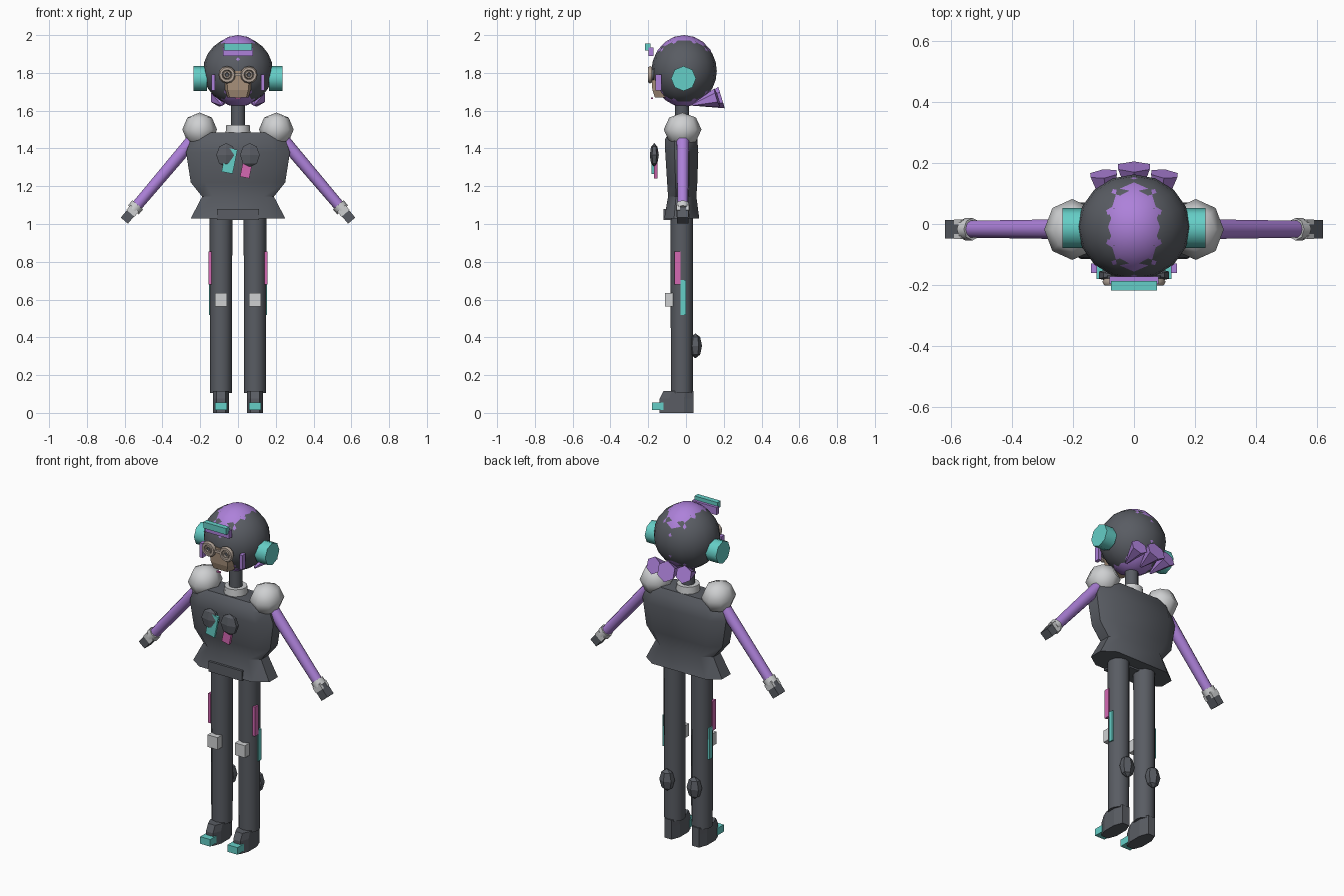
import bpy, bmesh, math
from mathutils import Vector, Matrix

if "Cube" in bpy.data.objects:
    bpy.data.objects.remove(bpy.data.objects["Cube"])


def material(name, rgb):
    m = bpy.data.materials.new(name)
    m.use_nodes = True
    m.diffuse_color = (*rgb, 1)
    m.node_tree.nodes["Principled BSDF"].inputs["Base Color"].default_value = (*rgb, 1)
    return m


DARK = material("charcoal", (0.10, 0.108, 0.125))
PURPLE = material("violet", (0.42, 0.22, 0.70))
TEAL = material("turquoise", (0.13, 0.62, 0.57))
PINK = material("magenta pink", (0.66, 0.14, 0.45))
WHITE = material("pale grey", (0.62, 0.63, 0.64))
SKIN = material("tan", (0.42, 0.30, 0.21))
RING = material("light tan", (0.46, 0.38, 0.32))


def finish(name, bm, mat, smooth=0):
    bmesh.ops.recalc_face_normals(bm, faces=bm.faces)
    me = bpy.data.meshes.new(name)
    bm.to_mesh(me)
    bm.free()
    me.materials.append(mat)
    ob = bpy.data.objects.new(name, me)
    bpy.context.collection.objects.link(ob)
    if smooth:
        bpy.ops.object.select_all(action="DESELECT")
        ob.select_set(True)
        bpy.context.view_layer.objects.active = ob
        bpy.ops.object.shade_smooth_by_angle(angle=math.radians(smooth))
    return ob


def box(name, mat, center, size, tilt=0):
    bm = bmesh.new()
    bmesh.ops.create_cube(bm, size=1)
    m = Matrix.Translation(center) @ Matrix.Rotation(tilt, 4, "Y") @ Matrix.Diagonal((*size, 1))
    bm.transform(m)
    return finish(name, bm, mat)


def ball(name, mat, center, radii, seg, rings, smooth=0):
    bm = bmesh.new()
    bmesh.ops.create_uvsphere(bm, u_segments=seg, v_segments=rings, radius=1)
    bm.transform(Matrix.Translation(center) @ Matrix.Diagonal((*radii, 1)))
    return finish(name, bm, mat, smooth)


def tube(name, mat, a, b, r1, r2, sides, smooth=50):
    a, b = Vector(a), Vector(b)
    bm = bmesh.new()
    bmesh.ops.create_cone(bm, cap_ends=True, segments=sides, radius1=r1, radius2=r2,
                          depth=(b - a).length)
    turn = (b - a).to_track_quat("Z", "Y").to_matrix().to_4x4()
    bm.transform(Matrix.Translation((a + b) / 2) @ turn)
    return finish(name, bm, mat, smooth)


def ring(name, mat, center, major, minor, seg=12):
    # torus facing the front
    bm = bmesh.new()
    loops = []
    for i in range(seg):
        t = math.tau * i / seg
        loop = []
        for j in range(6):
            p = math.tau * j / 6
            r = major + minor * math.cos(p)
            loop.append(bm.verts.new((center[0] + r * math.cos(t),
                                      center[1] + minor * math.sin(p),
                                      center[2] + r * math.sin(t))))
        loops.append(loop)
    for i in range(seg):
        a, b = loops[i], loops[(i + 1) % seg]
        for j in range(6):
            k = (j + 1) % 6
            bm.faces.new((a[j], a[k], b[k], b[j]))
    return finish(name, bm, mat, 60)


def loft(name, mat, sections, chamfer, smooth=0):
    # stacked chamfered rectangles: z, half width, front y, back y
    bm = bmesh.new()
    loops = []
    for z, w, f, b in sections:
        c, d = w * (1 - chamfer), (b - f) * 0.28
        pts = [(-c, f), (c, f), (w, f + d), (w, b - d), (c, b), (-c, b), (-w, b - d), (-w, f + d)]
        loops.append([bm.verts.new((x, y, z)) for x, y in pts])
    for a, b in zip(loops, loops[1:]):
        for j in range(8):
            k = (j + 1) % 8
            bm.faces.new((a[j], a[k], b[k], b[j]))
    bm.faces.new(loops[0])
    bm.faces.new(loops[-1])
    return finish(name, bm, mat, smooth)


# Torso and neck
loft("torso", DARK, [(1.03, 0.25, -0.115, 0.07), (1.145, 0.19, -0.095, 0.055),
                     (1.22, 0.25, -0.10, 0.06), (1.38, 0.275, -0.11, 0.065),
                     (1.45, 0.25, -0.11, 0.06), (1.485, 0.19, -0.09, 0.045)], 0.3, 40)
box("belt_plate", DARK, (0, -0.06, 1.05), (0.22, 0.12, 0.06))
tube("neck", DARK, (0, -0.02, 1.47), (0, -0.02, 1.66), 0.037, 0.037, 12)
tube("collar", WHITE, (0, -0.02, 1.48), (0, -0.02, 1.525), 0.066, 0.062, 12)

# Head with a hair shell that breaks through on top and underneath
ball("head", DARK, (0, -0.01, 1.81), (0.185, 0.173, 0.182), 16, 12, 60)
ball("hair_shell", PURPLE, (0, -0.01, 1.81), (0.165, 0.172, 0.19), 12, 10, 60)
for x, y, r in ((0, 0.188, 0.06), (0.1, 0.165, 0.05), (-0.1, 0.165, 0.05)):
    tube("hair_bun", PURPLE, (x * 0.85, y - 0.13, 1.63), (x, y, 1.67), 0.006, r, 6, 0)

# Face
loft("face", SKIN, [(1.67, 0.055, -0.165, -0.06), (1.71, 0.068, -0.178, -0.06),
                    (1.81, 0.08, -0.186, -0.06)], 0.2)
box("mouth", PINK, (0, -0.18, 1.665), (0.025, 0.008, 0.008))
box("nose_bridge", RING, (0, -0.19, 1.79), (0.05, 0.014, 0.014))
box("brow_band", PURPLE, (0, -0.185, 1.912), (0.16, 0.025, 0.045))
box("brow_light", TEAL, (0, -0.203, 1.938), (0.15, 0.03, 0.037))

# Chest pieces
box("chest_tag_teal", TEAL, (-0.045, -0.175, 1.335), (0.06, 0.014, 0.13), 0.2)
box("chest_tag_pink", PINK, (0.05, -0.16, 1.32), (0.05, 0.018, 0.15), 0.2)

# Mirrored parts
for s, side in ((1, "left"), (-1, "right")):
    def n(part):
        return side + "_" + part

    ring(n("goggle"), RING, (s * 0.058, -0.19, 1.79), 0.033, 0.013)
    ring(n("goggle_inner"), RING, (s * 0.058, -0.195, 1.79), 0.016, 0.007)
    tube(n("eye"), DARK, (s * 0.058, -0.17, 1.79), (s * 0.058, -0.19, 1.79), 0.03, 0.03, 12)
    tube(n("ear_piece"), TEAL, (s * 0.165, -0.013, 1.77), (s * 0.235, -0.013, 1.77),
         0.066, 0.066, 8)
    box(n("cheek_strip"), PURPLE, (s * 0.131, -0.145, 1.75), (0.02, 0.032, 0.085))
    ball(n("chest_boss"), DARK, (s * 0.063, -0.168, 1.365), (0.06, 0.024, 0.063), 6, 4)

    # Arm
    ball(n("shoulder"), WHITE, (s * 0.203, -0.018, 1.5), (0.092, 0.1, 0.09), 8, 4, 50)
    top, wrist = Vector((s * 0.24, -0.017, 1.445)), Vector((s * 0.545, -0.017, 1.085))
    way = (wrist - top).normalized()
    tube(n("arm"), PURPLE, top, wrist, 0.034, 0.029, 10)
    tube(n("wrist_cuff"), WHITE, wrist - way * 0.022, wrist + way * 0.014, 0.037, 0.037, 8)
    lean = math.atan2(way.x, way.z)
    box(n("hand"), DARK, wrist + way * 0.048, (0.05, 0.06, 0.08), lean)
    for y in (-0.024, 0.024):
        box(n("hand_strap"), WHITE, wrist + way * 0.02 + Vector((0, y, 0)),
            (0.056, 0.016, 0.035), lean)

    # Leg
    x = s * 0.09
    tube(n("leg"), DARK, (x, -0.022, 0.105), (x, -0.022, 1.04), 0.058, 0.06, 12)
    box(n("knee_pad"), WHITE, (x, -0.09, 0.6), (0.066, 0.042, 0.072))
    ball(n("calf_guard"), DARK, (x, 0.05, 0.355), (0.045, 0.035, 0.066), 6, 4)
    box(n("thigh_plate_pink"), PINK, (s * 0.147, -0.045, 0.768), (0.016, 0.032, 0.175))
    box(n("thigh_plate_teal"), TEAL, (s * 0.147, -0.014, 0.612), (0.014, 0.028, 0.185))
    boot = loft(n("boot"), DARK, [(0, 0.042, -0.14, 0.04), (0.075, 0.042, -0.14, 0.04),
                                  (0.115, 0.042, -0.12, 0.04)], 0.45)
    boot.location.x = x
    box(n("toe_cap"), TEAL, (x, -0.15, 0.035), (0.066, 0.06, 0.042))
